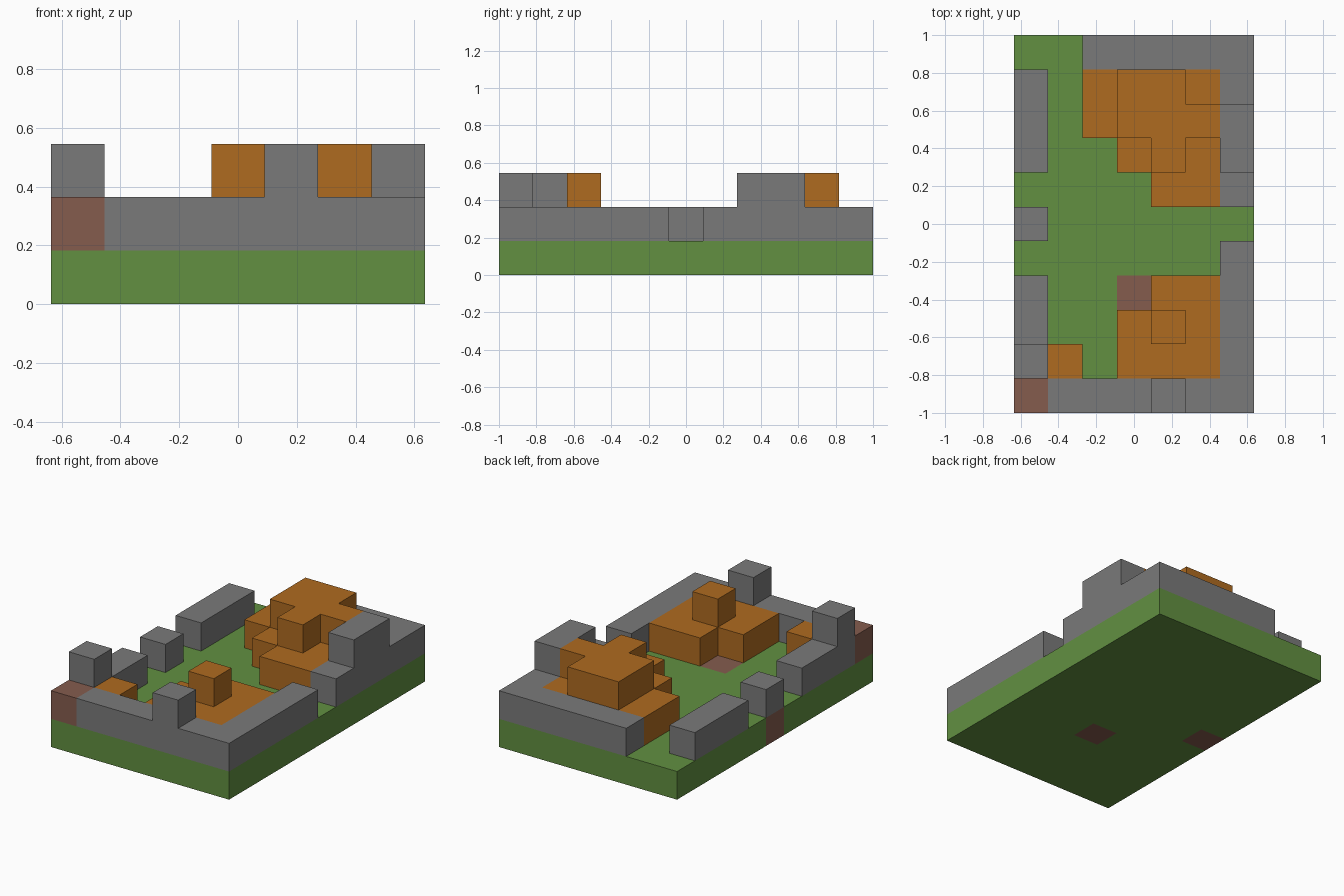
import bpy
import bmesh
from mathutils import Vector

cube = bpy.data.objects.get("Cube")
if cube:
    bpy.data.objects.remove(cube, do_unlink=True)

CELL = 2 / 11

# Floor plans, bottom to top; the first row of each is the back edge
PLANS = [
    """ggggggg
       ggggggg
       ggggggg
       ggggggg
       ggggggg
       pgggggg
       ggggggg
       gggpggg
       ggggggg
       ggggggg
       ggggggg""",
    """..wwwww
       w.bbbbw
       w.bbbbw
       w..bbbw
       ....bbw
       w......
       ......w
       w...hhw
       w..hhhw
       ws.hhhw
       pwwwwww""",
    """.......
       ...bb..
       ...bbbw
       ....b.w
       .......
       .......
       .......
       .......
       ....h..
       w......
       ....w..""",
]


def material(name, rgb):
    mat = bpy.data.materials.new(name)
    mat.use_nodes = True
    mat.diffuse_color = (*rgb, 1)
    mat.node_tree.nodes["Principled BSDF"].inputs["Base Color"].default_value = (*rgb, 1)
    return mat


grass = material("grass green", (0.122, 0.279, 0.053))
stone = material("stone grey", (0.195, 0.195, 0.195))
wood = material("wood orange", (0.429, 0.147, 0.0144))
clay = material("clay brown", (0.235, 0.107, 0.076))

PARTS = {
    "g": ("ground", grass),
    "w": ("perimeter_wall", stone),
    "b": ("back_house", wood),
    "h": ("front_house", wood),
    "s": ("small_shed", wood),
    "p": ("clay_blocks", clay),
}

# Read the plans into a lookup of filled cells
cells = {}
for z, plan in enumerate(PLANS):
    for y, row in enumerate(reversed(plan.split())):
        for x, key in enumerate(row):
            if key != ".":
                cells[x, y, z] = key

AXES = [Vector((1, 0, 0)), Vector((0, 1, 0)), Vector((0, 0, 1))]


def build_part(key, name, mat):
    """Make the exposed faces of every cell of one part."""
    bm = bmesh.new()
    for cell, other in cells.items():
        if other != key:
            continue
        centre = Vector(cell) + Vector((-3, -5, 0.5))
        for i in range(3):
            for sign in (-1, 1):
                n = AXES[i] * sign
                if tuple(int(c) for c in Vector(cell) + n) in cells:
                    continue
                u, v = AXES[(i + 1) % 3] * sign, AXES[(i + 2) % 3]
                corners = (-u - v, u - v, u + v, v - u)
                bm.faces.new([bm.verts.new((centre + (n + c) / 2) * CELL) for c in corners])
    bmesh.ops.remove_doubles(bm, verts=bm.verts, dist=0.001)
    # Join neighbouring coplanar squares into clean flat faces
    bmesh.ops.dissolve_limit(bm, angle_limit=0.01, verts=bm.verts, edges=bm.edges)
    mesh = bpy.data.meshes.new(name)
    bm.to_mesh(mesh)
    bm.free()
    mesh.materials.append(mat)
    bpy.context.collection.objects.link(bpy.data.objects.new(name, mesh))


for key, (name, mat) in PARTS.items():
    build_part(key, name, mat)
